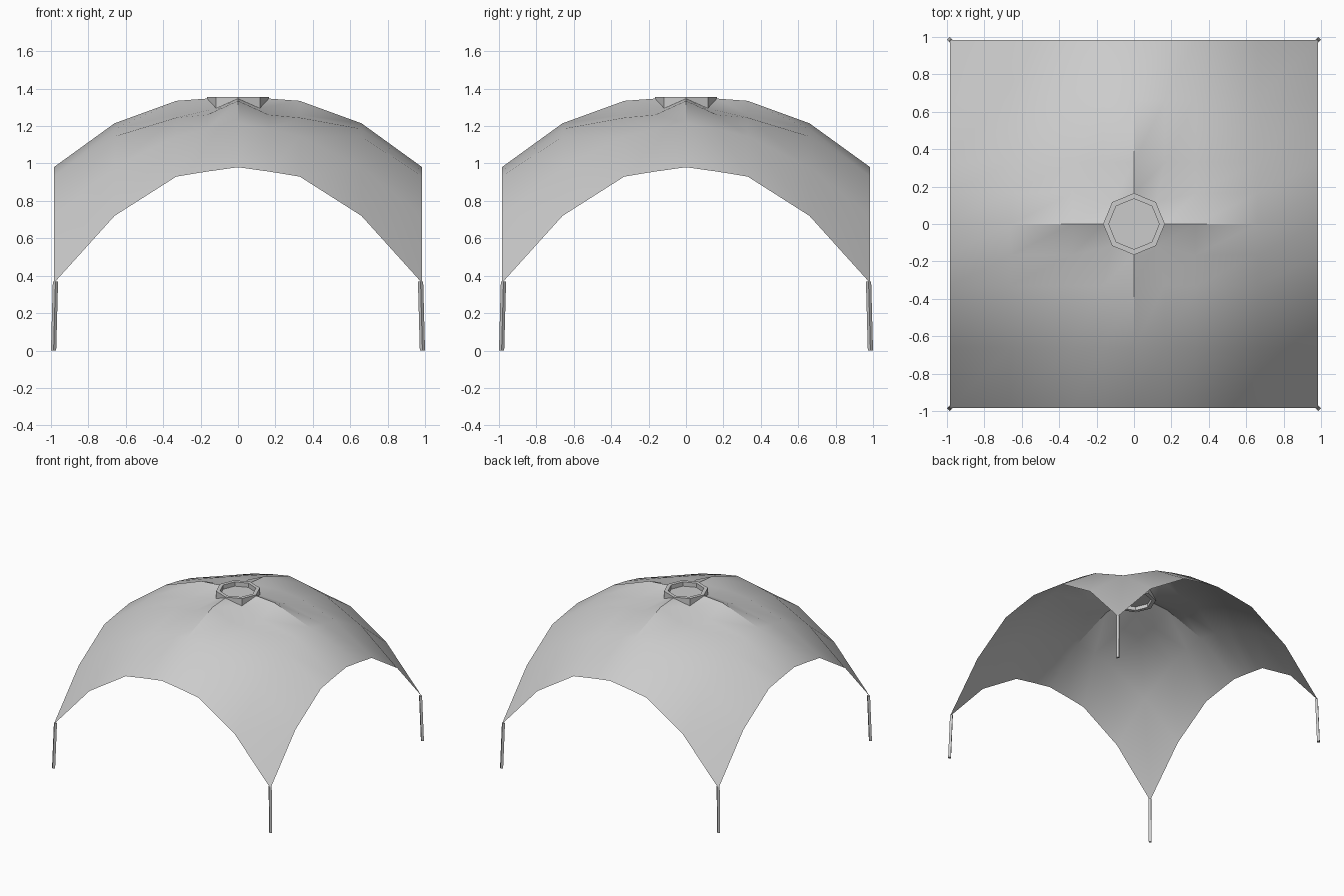
import bpy, bmesh, math

if "Cube" in bpy.data.objects:
    bpy.data.objects.remove(bpy.data.objects["Cube"])

def finish(name, bm, angle=30):
    bmesh.ops.recalc_face_normals(bm, faces=bm.faces)
    me = bpy.data.meshes.new(name)
    bm.to_mesh(me)
    bm.free()
    ob = bpy.data.objects.new(name, me)
    bpy.context.collection.objects.link(ob)
    bpy.ops.object.select_all(action='DESELECT')
    ob.select_set(True)
    bpy.context.view_layer.objects.active = ob
    bpy.ops.object.shade_smooth_by_angle(angle=math.radians(angle))
    return ob

# Canopy: symmetric grid of heights, raised ridges on both axes, octagonal hole on top
STEPS = [0, 0.165, 0.33, 0.66, 0.985]
HEIGHTS = [[1.35],
           [1.347, 1.295],
           [1.335, 1.26, 1.245],
           [1.215, 1.185, 1.145, 0.98],
           [0.98, 0.957, 0.93, 0.72, 0.36]]

bm = bmesh.new()
grid = {}
for i in range(-4, 5):
    for j in range(-4, 5):
        a, b = abs(i), abs(j)
        if a == b == 0:
            continue
        x = math.copysign(STEPS[a], i)
        y = math.copysign(STEPS[b], j)
        if a == b == 1:
            x, y = x * 0.707, y * 0.707
        grid[i, j] = bm.verts.new((x, y, HEIGHTS[max(a, b)][min(a, b)]))
for i in range(-4, 4):
    for j in range(-4, 4):
        keys = [(i, j), (i + 1, j), (i + 1, j + 1), (i, j + 1)]
        if all(k in grid for k in keys):
            bm.faces.new([grid[k] for k in keys])
# keep the smooth outward normals pointing up
canopy = finish("canopy", bm)
if sum(p.normal.z for p in canopy.data.polygons) < 0:
    canopy.data.flip_normals()

# Crown ring: octagonal band, with a thin panel closing it
def octagon(bm, r, z):
    return [bm.verts.new((r * math.cos(k * math.pi / 4), r * math.sin(k * math.pi / 4), z))
            for k in range(8)]

bm = bmesh.new()
loops = [octagon(bm, r, z) for r, z in
         [(0.165, 1.29), (0.165, 1.355), (0.135, 1.355), (0.135, 1.29)]]
for n in range(4):
    lo, hi = loops[n], loops[(n + 1) % 4]
    for k in range(8):
        bm.faces.new([lo[k], lo[(k + 1) % 8], hi[(k + 1) % 8], hi[k]])
finish("crown_ring", bm)

bm = bmesh.new()
bm.faces.new(octagon(bm, 0.137, 1.32))
finish("crown_panel", bm)

# Corner poles: four-sided, slightly splayed
for sx, sy, side in [(-1, -1, "front_left"), (1, -1, "front_right"),
                     (-1, 1, "back_left"), (1, 1, "back_right")]:
    bm = bmesh.new()
    rings = []
    for c, z in [(0.986, 0.0), (0.976, 0.37)]:
        rings.append([bm.verts.new((sx * c + 0.014 * math.cos(k * math.pi / 2),
                                    sy * c + 0.014 * math.sin(k * math.pi / 2), z))
                      for k in range(4)])
    for k in range(4):
        m = (k + 1) % 4
        bm.faces.new([rings[0][k], rings[0][m], rings[1][m], rings[1][k]])
    bm.faces.new(rings[0])
    bm.faces.new(rings[1])
    finish(side + "_pole", bm)
